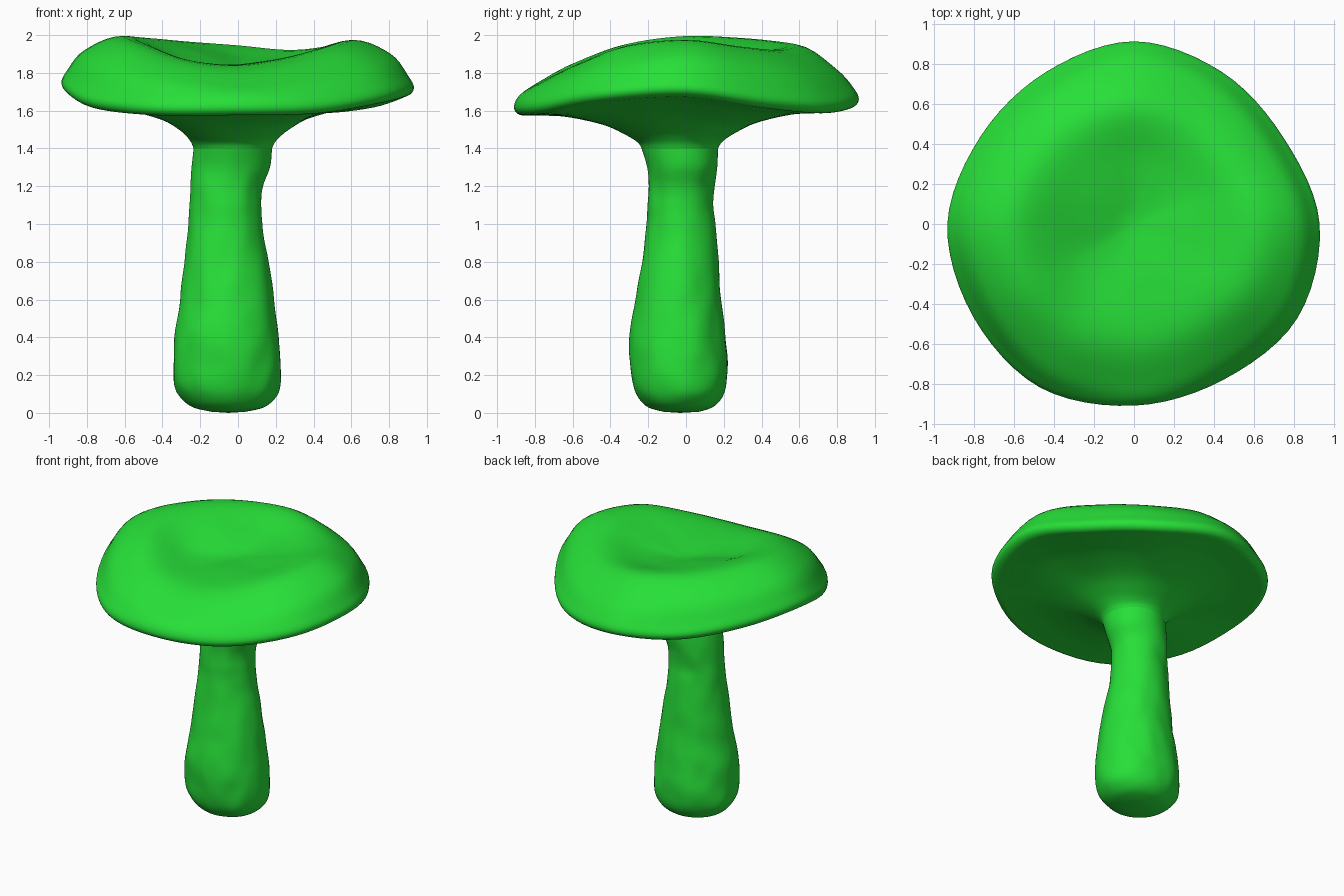
import bpy, bmesh
from math import cos, sin, radians
from mathutils import Vector, noise

if "Cube" in bpy.data.objects:
    bpy.data.objects.remove(bpy.data.objects["Cube"])

ANG = [radians(30 * i) for i in range(12)]


def spline(pts, steps, closed):
    """Catmull-Rom resampling of a list of points."""
    n = len(pts)
    out = []
    for i in range(n if closed else n - 1):
        if closed:
            a, b, c, d = (pts[(i + k) % n] for k in (-1, 0, 1, 2))
        else:
            a, b, c, d = (pts[min(max(i + k, 0), n - 1)] for k in (-1, 0, 1, 2))
        for s in range(steps):
            t = s / steps
            out.append(0.5 * (2 * b + (c - a) * t + (2 * a - 5 * b + 4 * c - d) * t * t
                              + (3 * b - a - 3 * c + d) * t ** 3))
    if not closed:
        out.append(pts[-1].copy())
    return out


def loft(name, rings, around, along, mat, tip, bump=0.0):
    """Smooth skin through rings; the first ring closes onto the tip point."""
    cols = list(zip(*[spline(r, around, True) for r in rings]))
    cols = [spline(list(c), along, False) for c in cols]
    bm = bmesh.new()
    grid = []
    for col in cols:
        line = []
        for p in col:
            if bump and p.z < 1.36:
                w = min(1, (1.36 - p.z) * 6) * min(1, p.z * 8)
                side = Vector((p.x + 0.04, p.y + 0.03, 0)).normalized()
                p = p + side * bump * w * noise.noise(Vector((p.x * 9, p.y * 9, p.z * 6)))
            line.append(bm.verts.new(p))
        grid.append(line)
    top = bm.verts.new(tip)
    n = len(grid)
    for i in range(n):
        a, b = grid[i], grid[(i + 1) % n]
        bm.faces.new((top, a[0], b[0]))
        for j in range(len(a) - 1):
            bm.faces.new((a[j], a[j + 1], b[j + 1], b[j]))
    bmesh.ops.recalc_face_normals(bm, faces=bm.faces)
    # make sure the skin faces outward at the tip
    want = 1 if tip[2] > 1 else -1
    bm.normal_update()
    if top.link_faces[0].normal.z * want < 0:
        bmesh.ops.reverse_faces(bm, faces=bm.faces)
    me = bpy.data.meshes.new(name)
    bm.to_mesh(me)
    bm.free()
    me.shade_smooth()
    me.materials.append(mat)
    ob = bpy.data.objects.new(name, me)
    bpy.context.collection.objects.link(ob)


def oval(z, x0, x1, y0, y1):
    return [Vector(((x0 + x1) / 2 + (x1 - x0) / 2 * cos(a),
                    (y0 + y1) / 2 + (y1 - y0) / 2 * sin(a), z)) for a in ANG]


green = bpy.data.materials.new("green")
green.diffuse_color = (0.02, 0.74, 0.04, 1)
green.use_nodes = True
green.node_tree.nodes["Principled BSDF"].inputs["Base Color"].default_value = green.diffuse_color

# stem: oval sections from the rounded foot up to the neck
neck = oval(1.40, -0.235, 0.18, -0.235, 0.17)
stem = [oval(*s) for s in (
    (0.006, -0.14, 0.04, -0.12, 0.07), (0.03, -0.24, 0.14, -0.20, 0.14),
    (0.08, -0.305, 0.20, -0.25, 0.19), (0.15, -0.34, 0.225, -0.28, 0.215),
    (0.26, -0.345, 0.23, -0.295, 0.222), (0.40, -0.335, 0.215, -0.30, 0.212),
    (0.60, -0.305, 0.19, -0.268, 0.188), (0.80, -0.28, 0.16, -0.235, 0.17),
    (1.00, -0.262, 0.13, -0.206, 0.155), (1.10, -0.255, 0.125, -0.202, 0.147),
    (1.20, -0.25, 0.13, -0.20, 0.155), (1.30, -0.245, 0.17, -0.205, 0.165))] + [neck]
loft("stem", stem, 6, 5, green, (-0.05, -0.03, 0), 0.009)

# cap: wavy outline, rim height and saddle-shaped top, every 30 degrees from +x
radius = [0.93, 0.865, 0.88, 0.915, 0.88, 0.885, 0.935, 0.93, 0.945, 0.91, 0.90, 0.945]
rim_z = [1.72, 1.66, 1.63, 1.66, 1.67, 1.72, 1.75, 1.66, 1.62, 1.62, 1.63, 1.69]
inner = [1.895, 1.88, 1.88, 1.89, 1.915, 1.925, 1.905, 1.86, 1.84, 1.845, 1.865, 1.885]
crest = [1.975, 1.94, 1.92, 1.945, 1.965, 1.985, 1.995, 1.955, 1.87, 1.83, 1.87, 1.945]
brow = [1.90, 1.85, 1.81, 1.82, 1.86, 1.895, 1.92, 1.865, 1.78, 1.74, 1.775, 1.85]


def top_ring(f, zs):
    return [Vector((f * r * cos(a), f * r * sin(a), z)) for a, r, z in zip(ANG, radius, zs)]


rim = top_ring(1.0, rim_z)
centre_z = 1.835
cap = [top_ring(0.08, [centre_z + 0.15 * (z - centre_z) for z in inner]),
       top_ring(0.35, inner), top_ring(0.65, crest), top_ring(0.87, brow),
       top_ring(0.97, [z + 0.06 for z in rim_z]), rim]
# underside: flares from the rim in to the neck
for t, z, k in ((0.96, 1.62, 1), (0.85, 1.613, 0.9), (0.6, 1.597, 0.7),
                (0.3, 1.545, 0.5), (0.12, 1.482, 0.3), (0.03, 1.435, 0.1)):
    ring = []
    for n, r in zip(neck, rim):
        p = n.lerp(r, t)
        p.z = z + k * (r.z - 1.66)
        ring.append(p)
    cap.append(ring)
loft("cap", cap + [neck], 6, 5, green, (0, 0, centre_z))
